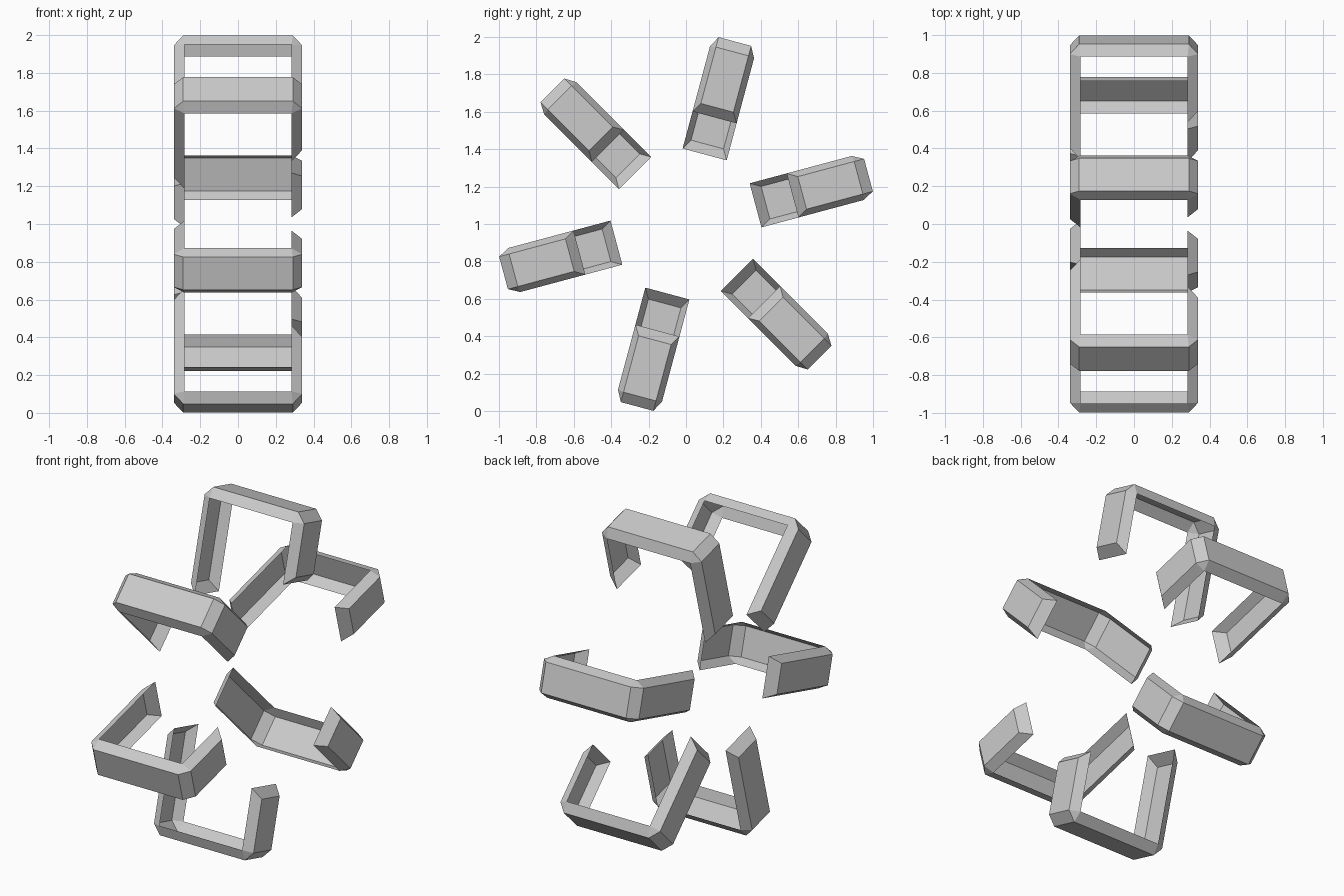
import bpy, bmesh
from math import radians
from mathutils import Matrix

if "Cube" in bpy.data.objects:
    bpy.data.objects.remove(bpy.data.objects["Cube"])

COUNT = 6
OUT_HALF, RIM_HALF = 0.09, 0.122      # half widths of outer panel and open inner rim

# (x, radius) paths: outer panel with chamfered corners, and inner rim
OUTER = [(-0.34, 0.44), (-0.34, 0.955), (-0.29, 1.01),
         (0.29, 1.01), (0.34, 0.955), (0.34, 0.643)]
RIM = [(-0.283, 0.385), (-0.283, 0.95), (0.283, 0.95), (0.283, 0.59)]


def bracket_mesh():
    """Hollow U-shaped bracket: outer panels with bevelled skirts, open inside."""
    bm = bmesh.new()

    def row(path, y):
        return [bm.verts.new((x, y, r)) for x, r in path]

    sides = [(row(OUTER, s * OUT_HALF), row(RIM, s * RIM_HALF)) for s in (-1, 1)]
    (oa, ra), (ob, rb) = sides
    # outer panels
    for i in range(5):
        bm.faces.new((oa[i], oa[i + 1], ob[i + 1], ob[i]))
    # bevelled skirts along both edges
    for o, r in sides:
        for i in range(3):
            bm.faces.new((o[2 * i], o[2 * i + 1], r[i + 1], r[i]))
        for i in (1, 2):
            bm.faces.new((o[2 * i - 1], o[2 * i], r[i]))
    # bevelled leg ends
    for e in (0, -1):
        bm.faces.new((oa[e], ob[e], rb[e], ra[e]))

    # consistent normals, pointing away from the hollow side
    bmesh.ops.recalc_face_normals(bm, faces=bm.faces[:])
    bm.faces.ensure_lookup_table()
    bm.normal_update()
    if bm.faces[2].normal.z < 0:
        bmesh.ops.reverse_faces(bm, faces=bm.faces[:])
    mesh = bpy.data.meshes.new("bracket")
    bm.to_mesh(mesh)
    bm.free()
    return mesh


# ring of brackets around the x axis
mesh = bracket_mesh()
for k in range(COUNT):
    ob = bpy.data.objects.new(f"bracket_{k + 1}", mesh)
    bpy.context.collection.objects.link(ob)
    ob.matrix_world = (Matrix.Translation((0, 0, 1)) @
                       Matrix.Rotation(radians(-15 - k * 360 / COUNT), 4, 'X'))
